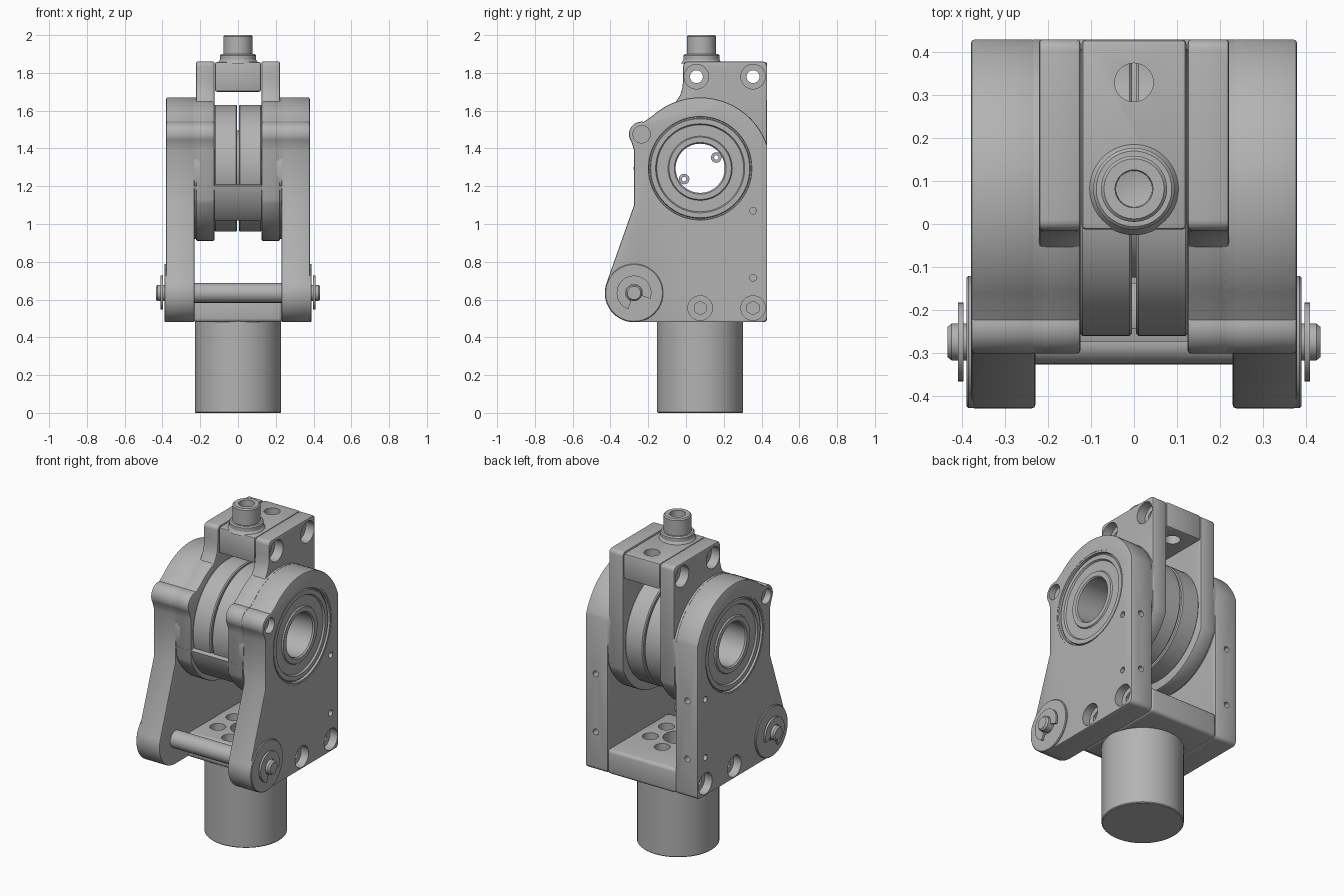
import bpy, bmesh, math
from mathutils import Vector, Matrix

if "Cube" in bpy.data.objects:
    bpy.data.objects.remove(bpy.data.objects["Cube"])

grey = bpy.data.materials.new("machined_grey")
grey.use_nodes = True
GREY = (0.45, 0.45, 0.45, 1)
grey.diffuse_color = GREY
grey.node_tree.nodes["Principled BSDF"].inputs["Base Color"].default_value = GREY

AY, AZ = 0.075, 1.295      # main axle centre
PY, PZ = -0.275, 0.635     # hinge pin centre
parts, cutters = [], []


def finish(name, bm, helper=False):
    bmesh.ops.recalc_face_normals(bm, faces=bm.faces)
    me = bpy.data.meshes.new(name)
    bm.to_mesh(me)
    bm.free()
    me.materials.append(grey)
    ob = bpy.data.objects.new(name, me)
    bpy.context.collection.objects.link(ob)
    ob.hide_render = helper
    (cutters if helper else parts).append(ob)
    return ob


def arc(y, z, r, a0, a1, n=12):
    angles = [math.radians(a0 + (a1 - a0) * i / n) for i in range(n + 1)]
    return [(y + r * math.cos(a), z + r * math.sin(a)) for a in angles]


def prism(name, pts, x0, x1):
    """Extrude a (y, z) outline along x."""
    bm = bmesh.new()
    face = bm.faces.new([bm.verts.new((x0, y, z)) for y, z in pts])
    new = bmesh.ops.extrude_face_region(bm, geom=[face])["geom"]
    bmesh.ops.translate(bm, vec=(x1 - x0, 0, 0),
                        verts=[v for v in new if isinstance(v, bmesh.types.BMVert)])
    return finish(name, bm)


def lathe(name, profile, centre, axis="X", closed=True, steps=64):
    """Spin (radius, height) points around an axis through centre."""
    bm = bmesh.new()
    vs = [bm.verts.new((r, 0, h)) for r, h in profile]
    edges = [bm.edges.new(p) for p in zip(vs, vs[1:] + vs[:1] if closed else vs[1:])]
    bmesh.ops.spin(bm, geom=vs + edges, cent=(0, 0, 0), axis=(0, 0, 1),
                   angle=math.tau, steps=steps, use_merge=True)
    bmesh.ops.remove_doubles(bm, verts=bm.verts, dist=1e-5)
    turn = Matrix.Rotation(math.pi / 2, 4, "Y") if axis == "X" else Matrix()
    bmesh.ops.transform(bm, matrix=Matrix.Translation(centre) @ turn, verts=bm.verts)
    return finish(name, bm)


def cylinder(name, r, start, end, sides=48, helper=False):
    a, b = Vector(start), Vector(end)
    bm = bmesh.new()
    m = Matrix.Translation((a + b) / 2) @ (b - a).to_track_quat("Z", "Y").to_matrix().to_4x4()
    bmesh.ops.create_cone(bm, cap_ends=True, segments=sides, radius1=r, radius2=r,
                          depth=(b - a).length, matrix=m)
    return finish(name, bm, helper)


def box(name, lo, hi):
    bm = bmesh.new()
    bmesh.ops.create_cube(bm, size=1)
    lo, hi = Vector(lo), Vector(hi)
    for v in bm.verts:
        v.co = [l + (c + 0.5) * (h - l) for l, h, c in zip(lo, hi, v.co)]
    return finish(name, bm)


def bevel(ob, width=0.008, segments=2):
    m = ob.modifiers.new("edge_round", "BEVEL")
    m.width, m.segments, m.limit_method, m.angle_limit = width, segments, "ANGLE", math.radians(40)


def drill(ob, r, start, end, sides=32):
    m = ob.modifiers.new("hole", "BOOLEAN")
    m.operation, m.solver = "DIFFERENCE", "EXACT"
    m.object = cylinder("hole_cutter", r, start, end, sides, helper=True)


def mirror(ob):
    ob.modifiers.new("mirror", "MIRROR").use_mirror_merge = False


# Outline shared by plate and boss: lug and straight front edge
lug = arc(-0.235, 1.475, 0.067, 80, 215)
front = lug + [(-0.275, 1.39)]

# Side plates
plate = prism("side_plates",
              arc(0.405, 0.505, 0.025, -90, 0, 4) + arc(AY, AZ, 0.375, 18.8, 132, 32)
              + front + [(-0.275, 1.1)] + arc(PY, PZ, 0.155, 161, 270, 20), 0.23, 0.38)

# Inner bosses with upright ears
boss = prism("inner_bosses_and_ears",
             arc(0.405, 1.835, 0.025, 0, 90, 4) + arc(0.01, 1.835, 0.025, 90, 180, 4)
             + [(-0.015, 1.77), (-0.019, 1.72), (-0.031, 1.682)]
             + arc(AY, AZ, 0.375, 110, 132, 6) + front
             + arc(AY, AZ, 0.385, 205, 337, 32), 0.125, 0.235)
ear_web = prism("ear_shoulders", arc(AY, AZ, 0.375, 18.8, 132, 32) + front
                + arc(AY, AZ, 0.375, 205, 337, 20), 0.21, 0.235)
# Ears end slightly inside the plates
for v in boss.data.vertices:
    if v.co.x > 0.2:
        v.co.x = 0.222
boss_foot = lathe("boss_rims", [(0.3, 0.2), (0.3, 0.232), (0.352, 0.232), (0.352, 0.2)], (0, AY, AZ))

for ob in (plate, boss):
    bevel(ob)
for ob in (plate, boss, ear_web):
    drill(ob, 0.285, (0.1, AY, AZ), (0.5, AY, AZ), 64)
drill(plate, 0.046, (0.34, -0.235, 1.475), (0.5, -0.235, 1.475))
for y in (0.075, 0.355):
    drill(plate, 0.065, (0.33, y, 0.555), (0.5, y, 0.555))
    drill(plate, 0.036, (0.27, y, 0.555), (0.34, y, 0.555), 6)
for z in (0.715, 1.07):
    drill(plate, 0.018, (0.3, 0.355, z), (0.5, 0.355, z), 16)
    drill(plate, 0.018, (0.31, 0.37, z), (0.31, 0.5, z), 16)
for y in (0.055, 0.355):
    drill(boss, 0.065, (0.165, y, 1.78), (0.3, y, 1.78))
    drill(boss, 0.034, (0.1, y, 1.78), (0.2, y, 1.78))

# Bearings: stepped rings around the hollow axle
bearing = lathe("bearings", [
    (0.13, 0.0), (0.13, 0.362), (0.137, 0.37), (0.165, 0.37), (0.17, 0.362),
    (0.23, 0.362), (0.236, 0.372), (0.262, 0.372), (0.266, 0.362), (0.272, 0.362),
    (0.274, 0.378), (0.285, 0.378), (0.285, 0.125), (0.2, 0.125), (0.2, 0.0)], (0, AY, AZ))

# Centre discs, one on each side of the thin gap
disc = lathe("centre_discs", [(0.14, 0.005), (0.33, 0.005), (0.336, 0.011),
                              (0.336, 0.12), (0.33, 0.126), (0.14, 0.126)], (0, AY, AZ))

# Curved guard under the front of the discs
prism("front_guard", arc(AY, AZ, 0.362, 195, 230, 16) + arc(AY, AZ, 0.33, 230, 195, 16), -0.235, 0.235)

# Locating pegs inside the axle
for y, z in ((0.16, 1.352), (-0.01, 1.238)):
    lathe("axle_peg", [(0.012, -0.04), (0.012, 0.04), (0.028, 0.04), (0.028, -0.04)],
          (0, y, z), steps=20)

# Hinge pin, with pivot washers and retaining clips
lathe("hinge_pin", [(0, -0.435), (0.035, -0.435), (0.043, -0.425), (0.043, -0.385), (0.052, -0.385),
                    (0.052, 0.385), (0.043, 0.385), (0.043, 0.425), (0.035, 0.435), (0, 0.435)],
      (0, PY, PZ), closed=False, steps=40)
washer = lathe("pivot_washers", [(0.05, 0.3), (0.05, 0.39), (0.15, 0.39), (0.154, 0.386), (0.154, 0.3)],
               (0, PY, PZ))
clip = prism("retaining_clips", arc(PY, PZ, 0.092, -20, 250, 28) + arc(PY, PZ, 0.045, 250, -20, 28),
             0.398, 0.41)

# Base block with bolt circle
base = box("base_block", (-0.235, -0.16, 0.48), (0.235, 0.43, 0.63))
bevel(base, 0.02, 3)
drill(base, 0.085, (0, AY, 0.54), (0, AY, 0.7))
for i in range(6):
    a = math.radians(60 * i + 30)
    x, y = 0.155 * math.cos(a), AY + 0.155 * math.sin(a)
    drill(base, 0.045, (x, y, 0.56), (x, y, 0.7), 24)

# Round shank
shank = cylinder("lower_shank", 0.228, (0, AY, 0), (0, AY, 0.49), 64)
bevel(shank, 0.005, 1)

# Top bridge between the ears
bridge = box("top_bridge", (-0.122, -0.013, 1.70), (0.122, 0.43, 1.857))
bevel(bridge, 0.01)
drill(bridge, 0.045, (0, 0.33, 1.6), (0, 0.33, 1.95))
for y in (0.055, 0.355):
    drill(bridge, 0.034, (-0.2, y, 1.78), (0.2, y, 1.78))

# Top collar and socket screw
lathe("top_collar", [(0.04, 1.85), (0.108, 1.85), (0.095, 1.87), (0.095, 1.893), (0.088, 1.9), (0.04, 1.9)],
      (0, 0.082, 0), axis="Z")
lathe("top_screw", [(0, 1.88), (0.077, 1.88), (0.077, 1.993), (0.07, 2.0), (0.044, 2.0),
                    (0.042, 1.94), (0, 1.93)], (0, 0.082, 0), axis="Z", closed=False)

for ob in (plate, boss, ear_web, boss_foot, bearing, disc, washer, clip):
    mirror(ob)

# Bake modifiers, drop cutters and smooth the round faces
bpy.context.view_layer.update()
deps = bpy.context.evaluated_depsgraph_get()
baked = [bpy.data.meshes.new_from_object(ob.evaluated_get(deps)) for ob in parts]
for ob, me in zip(parts, baked):
    ob.modifiers.clear()
    ob.data = me
for ob in cutters:
    bpy.data.objects.remove(ob)
bpy.ops.object.select_all(action="DESELECT")
for ob in parts:
    ob.select_set(True)
bpy.context.view_layer.objects.active = parts[0]
bpy.ops.object.shade_smooth_by_angle(angle=math.radians(30))
